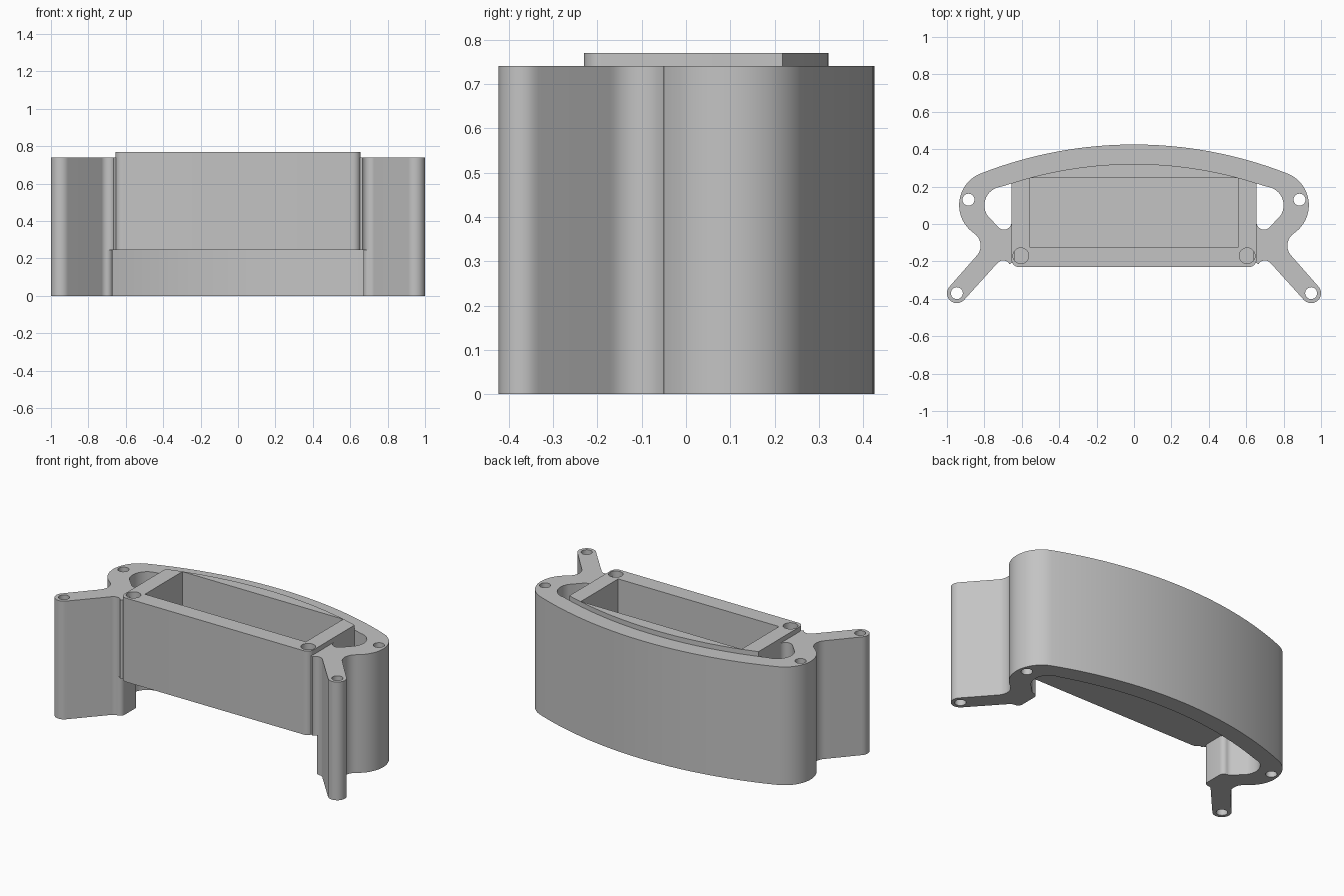
import bpy, bmesh
from math import cos, sin, radians, degrees, acos

cube = bpy.data.objects.get("Cube")
if cube:
    bpy.data.objects.remove(cube, do_unlink=True)

GREY = (0.55, 0.55, 0.55, 1)
mat = bpy.data.materials.new("plain grey")
mat.use_nodes = True
mat.diffuse_color = GREY
mat.node_tree.nodes["Principled BSDF"].inputs["Base Color"].default_value = GREY

FRAME_TOP, CASE_TOP, CASE_BASE = 0.74, 0.77, 0.245
ARC_Y, OUTER_R, INNER_R = -1.82, 2.245, 2.14   # shared centre of the curved back


def arc(cx, cy, r, a0, a1, n=12):
    """Points along a circular arc, angles in degrees."""
    steps = [radians(a0 + (a1 - a0) * i / n) for i in range(n + 1)]
    return [(cx + r * cos(a), cy + r * sin(a)) for a in steps]


def flip(points):
    return [(-x, y) for x, y in reversed(points)]


def prism(name, outline, z0, z1):
    """Extrude a closed outline from z0 to z1."""
    bm = bmesh.new()
    face = bm.faces.new([bm.verts.new((x, y, z0)) for x, y in outline])
    ext = bmesh.ops.extrude_face_region(bm, geom=[face])
    for v in ext["geom"]:
        if isinstance(v, bmesh.types.BMVert):
            v.co.z = z1
    bmesh.ops.remove_doubles(bm, verts=bm.verts, dist=1e-5)
    bmesh.ops.recalc_face_normals(bm, faces=bm.faces)
    mesh = bpy.data.meshes.new(name)
    bm.to_mesh(mesh)
    bm.free()
    mesh.materials.append(mat)
    ob = bpy.data.objects.new(name, mesh)
    bpy.context.collection.objects.link(ob)
    return ob


def activate(ob):
    bpy.ops.object.select_all(action="DESELECT")
    ob.select_set(True)
    bpy.context.view_layer.objects.active = ob


def combine(ob, tool, operation):
    """Apply a boolean and remove the tool."""
    activate(ob)
    mod = ob.modifiers.new("shape", "BOOLEAN")
    mod.operation, mod.object, mod.solver = operation, tool, "EXACT"
    bpy.ops.object.modifier_apply(modifier=mod.name)
    bpy.data.objects.remove(tool, do_unlink=True)


def drill(ob, x, y, r, z0, z1):
    for side in (-1, 1):
        circle = arc(side * x, y, r, 0, 345, 23)
        combine(ob, prism("drill", circle, z0, z1), "DIFFERENCE")


# Frame: curved back wall, rounded ends and splayed legs, as one outline
inner_end = degrees(acos(0.70 / INNER_R))
half = (
    arc(0, ARC_Y, OUTER_R, 90, 68.6, 20)           # outer back
    + arc(0.753, 0.101, 0.182, 68.6, -56, 20)[1:]  # end lobe
    + arc(0.899, -0.116, 0.079, 124, 225)          # waist
    + arc(0.947, -0.37, 0.053, 45, -135)           # leg tip
    + arc(0.70, -0.235, 0.04, 45, 90, 6)           # notch beside the case
    + arc(0.70, -0.165, 0.03, 270, 180, 6)[1:]     # web end
    + arc(0.70, -0.06, 0.03, 180, 90, 6)
    + arc(0.695, 0.01, 0.04, 275, 315, 6)          # side opening
    + arc(0.70, 0.10, 0.10, -35, 82)
    + arc(0, ARC_Y, INNER_R, inner_end, 90, 20)    # inner back
)
frame = prism("frame", half + flip(half)[1:-1], 0, FRAME_TOP)

# Webs joining the legs to the case
web = (
    arc(0.70, -0.235, 0.04, 80, 150, 8)
    + [(0.64, -0.2), (0.64, 0.01)]
    + arc(0.695, 0.01, 0.04, 180, 275, 8)
    + [(0.72, -0.06), (0.72, -0.16)]
)
for outline in (web, flip(web)):
    combine(frame, prism("web", outline, CASE_BASE + 0.001, FRAME_TOP), "UNION")

# Screw holes through the end lobes and leg tips
drill(frame, 0.885, 0.13, 0.032, -0.1, 1)
drill(frame, 0.947, -0.37, 0.032, -0.1, 1)

# Case: raised box with a curved back and rounded front corners
W = 0.655
case_end = degrees(acos(W / INNER_R))
case_half = arc(0, ARC_Y, INNER_R + 0.001, 90, case_end, 20) + arc(W - 0.04, -0.19, 0.04, 0, -90, 8)
case = prism("case", case_half + flip(case_half)[:-1], CASE_BASE, CASE_TOP)

# Open pocket and blind screw holes in the case
pocket = [(-0.557, -0.125), (0.557, -0.125), (0.557, 0.245), (-0.557, 0.245)]
combine(case, prism("pocket", pocket, CASE_BASE + 0.04, 1), "DIFFERENCE")
drill(case, 0.605, -0.17, 0.042, 0.4, 1)

for ob in (frame, case):
    activate(ob)
    bpy.ops.object.shade_smooth_by_angle(angle=radians(30))
